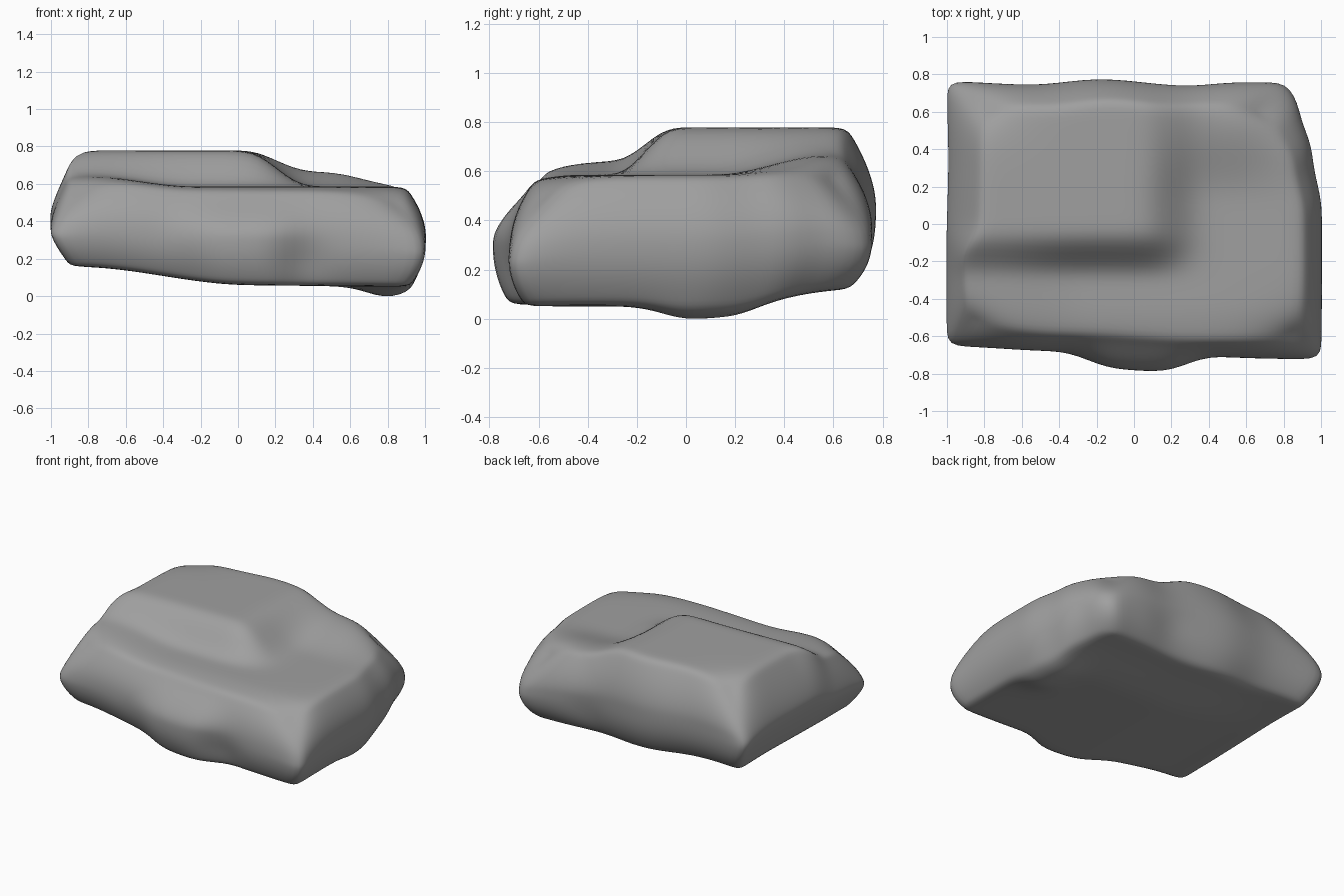
import bpy, bmesh
from math import exp
from mathutils import Vector

cube = bpy.data.objects.get("Cube")
if cube:
    bpy.data.objects.remove(cube, do_unlink=True)


def ramp(a, b, t):
    """Smooth 0-1 step as t goes from a to b (a may exceed b)."""
    t = min(1, max(0, (t - a) / (b - a)))
    return t * t * (3 - 2 * t)


def lump(x, y, cx, cy, r):
    return exp(-((x - cx) ** 2 + (y - cy) ** 2) / (r * r))


def curve(points, t):
    """Piecewise smooth lookup through (t, value) points."""
    for (a, va), (b, vb) in zip(points, points[1:]):
        if t <= b:
            return va + (vb - va) * ramp(a, b, t)
    return points[-1][1]


def taper(h, mid, top, top_power, bottom, bottom_power):
    """How far a side leans in at height h, being widest at mid."""
    if h > mid:
        return top * ((h - mid) / (1 - mid)) ** top_power
    return bottom * ((mid - h) / mid) ** bottom_power


# Widest outline of the rock
FRONT = [(-1, -.655), (-.4, -.68), (.4, -.715), (1, -.725)]
BACK = [(-1, .765), (-.5, .745), (-.1, .775), (.35, .745), (.75, .76), (1, .76)]
RIGHT = [(-.7, 1.005), (.05, 1.005), (.35, .955), (.6, .885), (.76, .82)]
LEFT = [(-.7, -1.005), (-.2, -1.005), (.3, -.995), (.76, -1.005)]


def plateau(x, y):
    return ramp(.38, .04, x) * ramp(-.28, -.05, y)


def top_height(x, y):
    ledge = .582 + .06 * ramp(-.25, -.8, x) - .02 * ramp(-.45, -.66, y)
    ledge += (.085 - .06 * ramp(.5, .88, x)) * ramp(.12, .58, y)
    return ledge + (.775 - ledge) * plateau(x, y)


def bottom_height(x, y):
    z = .055 - .01 * x + .09 * ramp(.05, -.85, x)
    z += .065 * ramp(.15, .65, y) * ramp(-1.2, .3, x)
    return z - .06 * lump(x, y, .8, 0, .13) - .045 * lump(x, y, .78, .19, .12)


def shape(p):
    """Move a point of the unit block onto the rock."""
    u, v, w = p
    x, y = u, v * .74
    h = (w + 1) / 2
    high = plateau(x, y)
    corner = (abs(u) * abs(v)) ** 5
    round_off = corner * .05 * max(0, h - .4) / .6
    bulge = .085 * ramp(-.4, -.1, x) * ramp(.42, .16, x) * ramp(1, .5, h)
    x0 = curve(LEFT, y) + round_off + taper(h, .45, .1 + .08 * high, 1.4, .11, 1.4)
    x1 = curve(RIGHT, y) - round_off - taper(h, .5, .11, 1.9, .09, 2.2)
    y0 = curve(FRONT, x) - bulge + round_off + taper(h, .45, .1, 2.2, .07, 2.2)
    y1 = curve(BACK, x) - round_off - taper(h, .52, .12, 1.7, .1, 2.8)
    x = x0 + (x1 - x0) * (u + 1) / 2
    y = y0 + (y1 - y0) * (v + 1) / 2
    zt = top_height(x, y) - .09 * corner
    zb = bottom_height(x, y)
    z = zb + (zt - zb) * h
    # Shallow dents in the front and back faces
    if v < -.99:
        y += .04 * lump(x, z, .33, .18, .12)
    if v > .99:
        y -= .02 * lump(x, z, .3, .28, .13)
    return Vector((x, y, z))


# Rock body
bm = bmesh.new()
bmesh.ops.create_cube(bm, size=2)
bmesh.ops.subdivide_edges(bm, edges=bm.edges[:], cuts=39, use_grid_fill=True)
for vert in bm.verts:
    vert.co = shape(vert.co)
for _ in range(7):
    bmesh.ops.smooth_vert(bm, verts=bm.verts[:], factor=.5,
                          use_axis_x=True, use_axis_y=True, use_axis_z=True)
bmesh.ops.recalc_face_normals(bm, faces=bm.faces[:])

# Rest the lowest point on the ground
ground = min(v.co.z for v in bm.verts)
bmesh.ops.translate(bm, verts=bm.verts[:], vec=(0, 0, -ground))

mesh = bpy.data.meshes.new("rock")
bm.to_mesh(mesh)
bm.free()
rock = bpy.data.objects.new("rock", mesh)
bpy.context.collection.objects.link(rock)
for poly in mesh.polygons:
    poly.use_smooth = True

# Stone colour
stone = bpy.data.materials.new("grey_stone")
stone.use_nodes = True
colour = (.35, .35, .35, 1)
stone.diffuse_color = colour
stone.node_tree.nodes["Principled BSDF"].inputs["Base Color"].default_value = colour
mesh.materials.append(stone)
